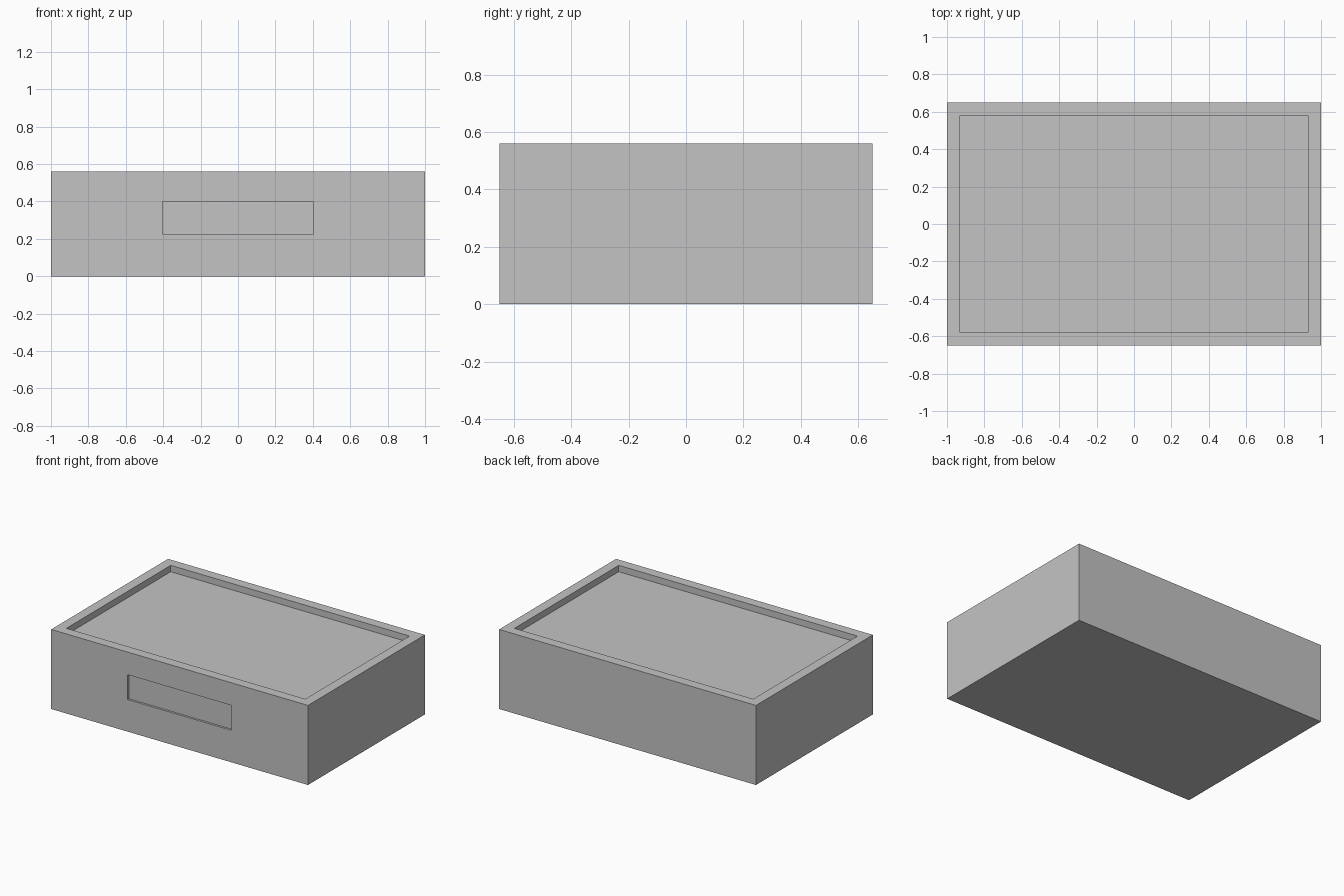
import bpy
import bmesh
from mathutils import Vector

default = bpy.data.objects.get("Cube")
if default:
    bpy.data.objects.remove(default, do_unlink=True)

WIDTH, DEPTH, HEIGHT = 2.0, 1.3, 0.56


def make_material(name, color):
    mat = bpy.data.materials.new(name)
    mat.use_nodes = True
    mat.diffuse_color = color
    mat.node_tree.nodes["Principled BSDF"].inputs["Base Color"].default_value = color
    return mat


def face_towards(bm, direction):
    return max(bm.faces, key=lambda f: f.normal.dot(direction))


def sink_rectangle(bm, direction, center, size, depth):
    """Cut a rectangular pocket into the outer face that looks along direction."""
    bm.normal_update()
    face = face_towards(bm, direction)
    middle = face.calc_center_median()
    bmesh.ops.inset_individual(bm, faces=[face], thickness=0.05)
    # Fit the inset face to the wanted rectangle
    for v in face.verts:
        for axis in range(3):
            if abs(direction[axis]) < 0.5:
                side = 1 if v.co[axis] > middle[axis] else -1
                v.co[axis] = center[axis] + side * size[axis] / 2
    # Extrude inwards for upright pocket walls
    bmesh.ops.inset_individual(bm, faces=[face], thickness=0)
    bmesh.ops.translate(bm, verts=face.verts[:], vec=-direction * depth)


# Solid outer block
bm = bmesh.new()
bmesh.ops.create_cube(bm, size=1)
bmesh.ops.scale(bm, verts=bm.verts[:], vec=(WIDTH, DEPTH, HEIGHT))
bmesh.ops.translate(bm, verts=bm.verts[:], vec=(0, 0, HEIGHT / 2))

# Shallow tray in the top, then the label pocket in the front
sink_rectangle(bm, Vector((0, 0, 1)), (0, 0, HEIGHT), (1.86, 1.16, 0), 0.045)
sink_rectangle(bm, Vector((0, -1, 0)), (0, 0, 0.313), (0.81, 0, 0.175), 0.015)
bmesh.ops.recalc_face_normals(bm, faces=bm.faces[:])

mesh = bpy.data.meshes.new("box_body")
bm.to_mesh(mesh)
bm.free()
mesh.materials.append(make_material("plain grey", (0.55, 0.55, 0.55, 1)))
body = bpy.data.objects.new("box_body", mesh)
bpy.context.collection.objects.link(body)
